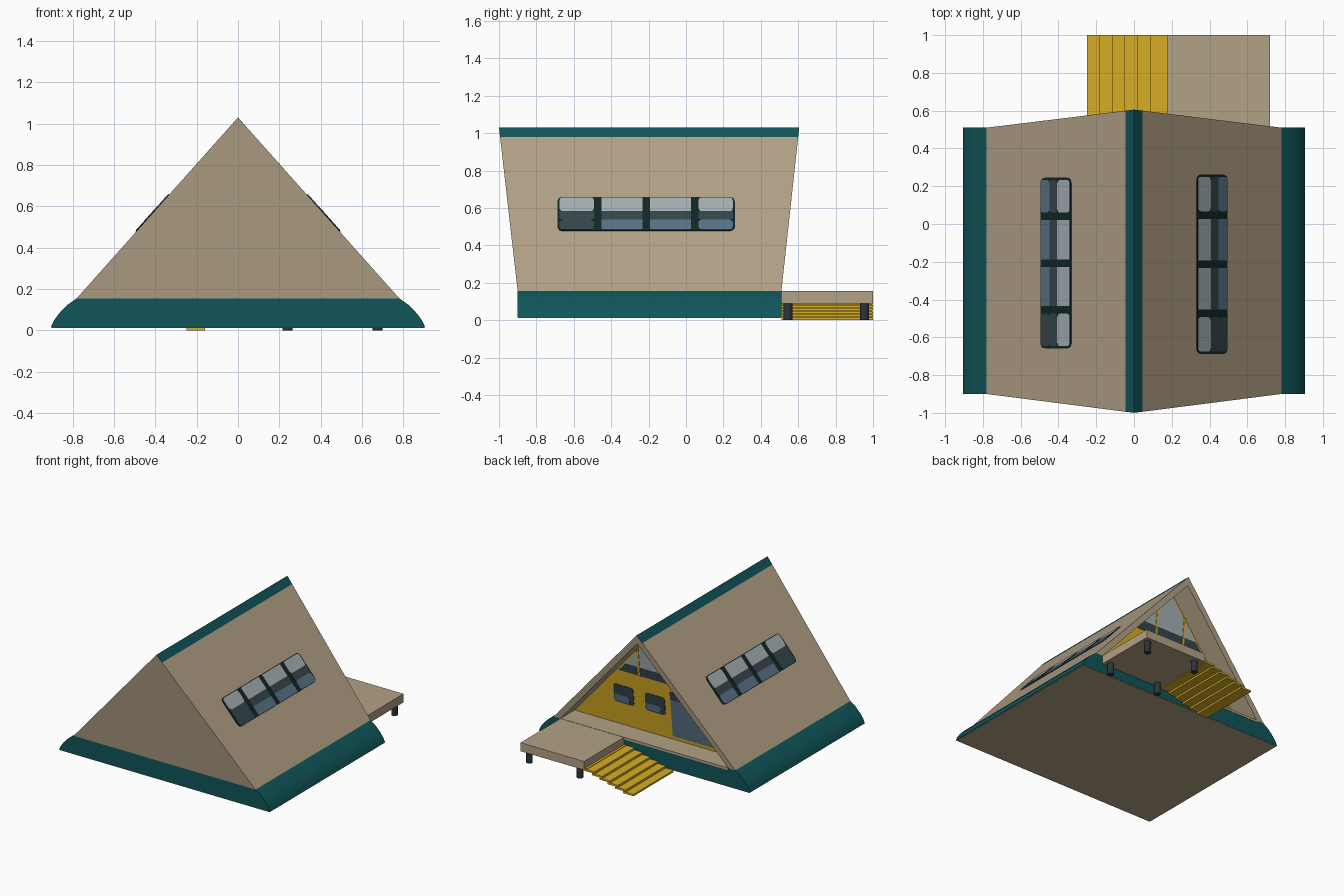
import bpy, bmesh, math
from mathutils import Vector

cube = bpy.data.objects.get("Cube")
if cube:
    bpy.data.objects.remove(cube, do_unlink=True)


def material(name, r, g, b):
    m = bpy.data.materials.new(name)
    m.use_nodes = True
    m.diffuse_color = (r, g, b, 1)
    m.node_tree.nodes["Principled BSDF"].inputs["Base Color"].default_value = (r, g, b, 1)
    return m


TAN = material("tan_wood", .45, .36, .24)
TEAL = material("teal_trim", .005, .09, .1)
YELLOW = material("yellow_wood", .68, .42, .018)
POST = material("dark_post", .025, .035, .04)
LIGHT = material("pale_glass", .38, .43, .45)
SLATE = material("slate_glass", .1, .17, .24)
DEEP = material("deep_glass", .035, .06, .07)
FRAME = material("dark_frame", .005, .02, .02)

# Overall dimensions
EAVE_X, EAVE_Z, RIDGE_Z = .78, .155, 1.03
SLOPE = (RIDGE_Z - EAVE_Z) / EAVE_X
INNER_X = .72
INNER_Z = EAVE_Z + INNER_X * SLOPE


def front_y(z):
    return -.9 - .114 * (z - EAVE_Z)


def back_y(z):
    return .51 + .109 * (z - EAVE_Z)


def wall_y(z):
    return back_y(z) - .17


def finish(name, bm, mats):
    bmesh.ops.recalc_face_normals(bm, faces=bm.faces)
    mesh = bpy.data.meshes.new(name)
    bm.to_mesh(mesh)
    bm.free()
    for m in mats:
        mesh.materials.append(m)
    ob = bpy.data.objects.new(name, mesh)
    bpy.context.collection.objects.link(ob)
    return ob


def extrude_loops(bm, a, b, slot=0):
    """Closed solid between two matching outlines."""
    va, vb = [bm.verts.new(p) for p in a], [bm.verts.new(p) for p in b]
    n = len(a)
    faces = [bm.faces.new(va), bm.faces.new(vb[::-1])]
    for i in range(n):
        j = (i + 1) % n
        faces.append(bm.faces.new((va[i], vb[i], vb[j], va[j])))
    for f in faces:
        f.material_index = slot


def prism(name, profile, y0, y1, mats):
    """Extrude an (x, z) profile between two end planes given by height."""
    bm = bmesh.new()
    extrude_loops(bm, [(x, y0(z), z) for x, z in profile],
                  [(x, y1(z), z) for x, z in profile])
    return finish(name, bm, mats)


def box(name, x0, x1, y0, y1, z0, z1, mat):
    return prism(name, rect(x0, x1, z0, z1), lambda z: y0, lambda z: y1, [mat])


def rect(u0, u1, v0, v1, cut=0):
    """Rectangle outline, with rounded corners when cut is above zero."""
    if not cut:
        return [(u0, v0), (u1, v0), (u1, v1), (u0, v1)]
    pts = []
    corners = [(u1 - cut, v1 - cut), (u0 + cut, v1 - cut),
               (u0 + cut, v0 + cut), (u1 - cut, v0 + cut)]
    for k, (cu, cv) in enumerate(corners):
        for s in range(4):
            a = math.radians(90 * k + 30 * s)
            pts.append((cu + cut * math.cos(a), cv + cut * math.sin(a)))
    return pts


def plates(name, place, pieces):
    """Thin painted plates; place(u, v, d) maps a flat outline onto a surface."""
    mats = []
    bm = bmesh.new()
    for pts, mat, depth in pieces:
        if mat not in mats:
            mats.append(mat)
        extrude_loops(bm, [place(u, v, -.002) for u, v in pts],
                      [place(u, v, depth) for u, v in pts], mats.index(mat))
    return finish(name, bm, mats)


# Roof shell with a teal ridge strip
outer = [(EAVE_X, EAVE_Z), (.045, RIDGE_Z - .045 * SLOPE), (0, RIDGE_Z),
         (-.045, RIDGE_Z - .045 * SLOPE), (-EAVE_X, EAVE_Z)]
inner = [(-INNER_X, EAVE_Z), (0, INNER_Z), (INNER_X, EAVE_Z)]
roof = prism("roof", outer + inner, front_y, back_y, [TAN, TEAL])
for f in roof.data.polygons:
    if f.normal.z > .3 and abs(f.center.x) < .05:
        f.material_index = 1

# Front gable flush with the roof, back gable recessed
prism("front_wall", inner, front_y, lambda z: front_y(z) + .03, [TAN])
prism("back_wall", inner, lambda z: wall_y(z) - .03, wall_y, [YELLOW])

# Flared base skirt, underside slab and porch floor
flare = [(.905, .015), (.892, .045), (.867, .08), (.828, .121), (EAVE_X, EAVE_Z)]
skirt = prism("base_skirt", flare + [(-x, z) for x, z in flare[::-1]],
              lambda z: -.9, lambda z: .51, [TEAL])
bpy.ops.object.select_all(action='DESELECT')
skirt.select_set(True)
bpy.context.view_layer.objects.active = skirt
bpy.ops.object.shade_smooth_by_angle(angle=math.radians(30))
box("underside_slab", -.9, .9, -.898, .508, .011, .02, TAN)
box("porch_floor", -INNER_X, INNER_X, .3, .512, .14, .158, TAN)

# Side deck on posts
box("deck", .175, .72, .51, 1, .09, .156, TAN)
for x in (.24, .675):
    for y in (.545, .955):
        bpy.ops.mesh.primitive_cylinder_add(vertices=16, radius=.024, depth=.092,
                                            location=(x, y, .046))
        post = bpy.context.object
        post.name = "deck_post"
        post.data.materials.append(POST)

# Stairs descending from the deck
for i in range(6):
    x, z = -.25 + i * .067, i * .017
    box("stair_tread", x, x + .09, .51, 1, z, z + .014, YELLOW)
    box("stair_riser", x + .067, x + .08, .515, .995, z + .012, z + .018, YELLOW)


# Roof windows: four panes in a dark rounded frame on each slope
def roof_window(name, side, centre, half):
    n = Vector((side * SLOPE, 0, 1)).normalized()

    def place(u, v, d):
        return Vector((side * v, u, RIDGE_Z - SLOPE * v)) + n * d

    top, low = .332, .493
    pieces = [(rect(centre - half, centre + half, top, low, .025), FRAME, .003)]
    pitch = half * .547
    for i in range(4):
        u0 = max(centre + (i - 2) * pitch + .02, centre - half + .012)
        u1 = min(centre + (i - 1) * pitch - .02, centre + half - .012)
        end = i in (0, 3)
        bands = [(top + .004, .402, LIGHT), (.402, .442, DEEP),
                 (.442, low - .003, DEEP if i == 0 else SLATE)]
        for k, (v0, v1, mat) in enumerate(bands):
            trim = .015 if end and k != 1 else 0
            pieces.append((rect(u0, u1, v0, v1, trim), mat, .006))
    plates(name, place, pieces)


roof_window("left_roof_window", 1, -.213, .475)
roof_window("right_roof_window", -1, -.207, .452)


# Back gable glazing
def on_wall(u, v, d):
    return Vector((u, wall_y(v) + d, v))


def reach(z):
    return (INNER_Z - z) / SLOPE - .02


def trapezoid(z0, z1):
    return [(-reach(z0), z0), (reach(z0), z0), (reach(z1), z1), (-reach(z1), z1)]


gable = [(trapezoid(.6, .67), DEEP, .004), (trapezoid(.67, .93), LIGHT, .004)]
for x in (-.125, .125):
    gable.append((rect(x - .008, x + .008, .6, .82), YELLOW, .008))
plates("gable_window", on_wall, gable)

for x in (-.08, .19):
    plates("small_window", on_wall,
           [(rect(x, x + .17, .335, .477, .02), DEEP, .004),
            (rect(x + .04, x + .16, .345, .4, .01), SLATE, .006)])

plates("glass_door", on_wall,
       [([(-.13, .185), (-.13, .54), (-reach(.54), .54), (-reach(.185), .185)], SLATE, .004),
        ([(-.13, .48), (-.13, .54), (-reach(.54), .54), (-reach(.48), .48)], DEEP, .006)])
